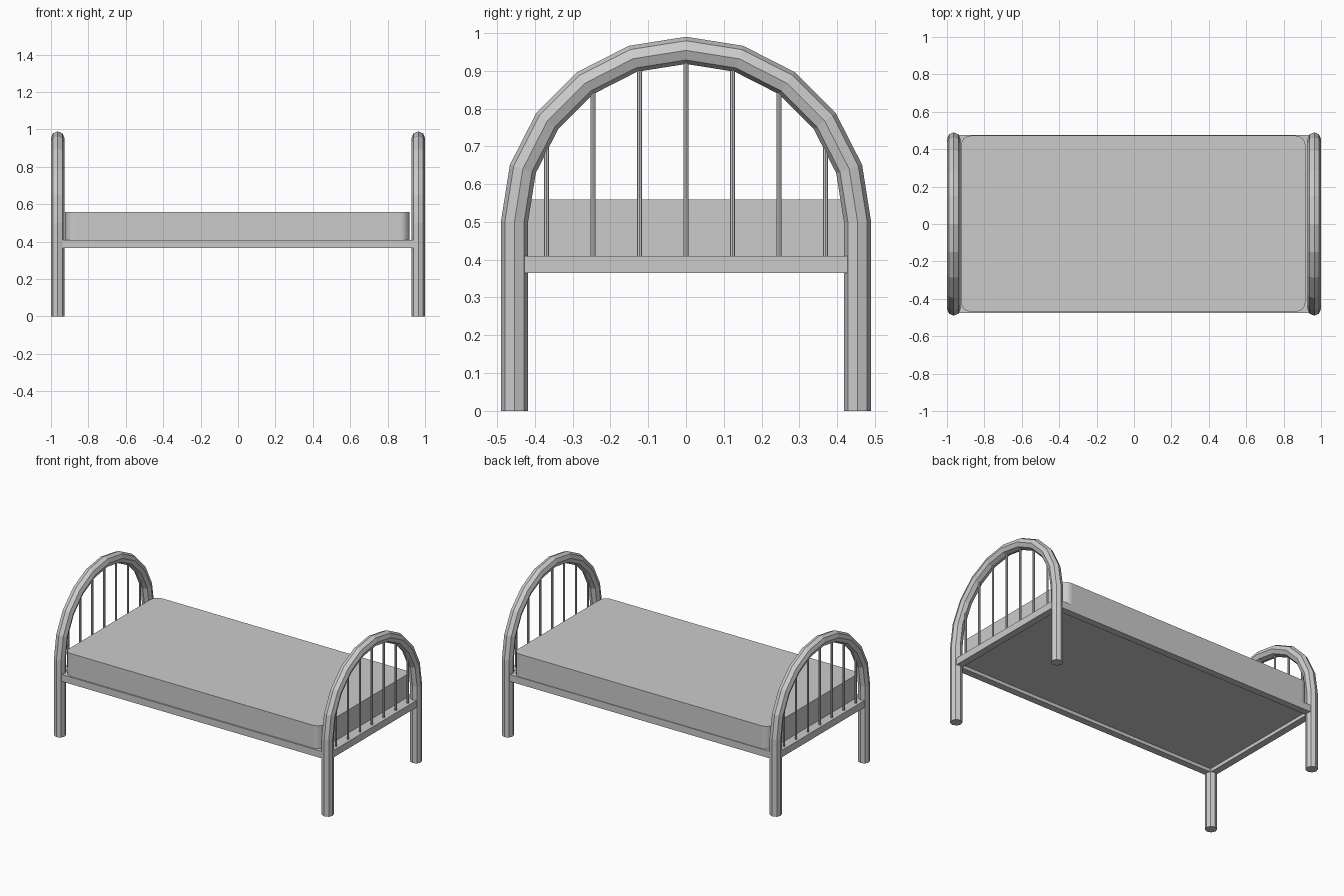
import bpy, bmesh
from math import cos, sin, pi, sqrt
from mathutils import Vector

cube = bpy.data.objects.get("Cube")
if cube:
    bpy.data.objects.remove(cube, do_unlink=True)

grey = bpy.data.materials.new("plain_grey")
grey.use_nodes = True
colour = (0.6, 0.6, 0.6, 1)
grey.diffuse_color = colour
grey.node_tree.nodes["Principled BSDF"].inputs["Base Color"].default_value = colour

END_X = 0.964      # centre of the head and foot tubes
ARCH_R = 0.454     # arch radius, also the leg position in y
ARCH_Z = 0.5       # height where the arch begins
TUBE_R = 0.036
RAIL = 0.045       # square rail section
RAIL_Z = 0.3875


def finish(name, bm):
    bmesh.ops.recalc_face_normals(bm, faces=bm.faces[:])
    mesh = bpy.data.meshes.new(name)
    bm.to_mesh(mesh)
    bm.free()
    mesh.materials.append(grey)
    obj = bpy.data.objects.new(name, mesh)
    bpy.context.collection.objects.link(obj)
    return obj


def box(name, centre, size, corner=0):
    bm = bmesh.new()
    bmesh.ops.create_cube(bm, size=1)
    for v in bm.verts:
        v.co = Vector(centre) + v.co * Vector(size)
    if corner:
        upright = [e for e in bm.edges
                   if abs(e.verts[0].co.z - e.verts[1].co.z) > 0.01]
        bmesh.ops.bevel(bm, geom=upright, offset=corner, segments=6,
                        profile=0.5, affect='EDGES')
    return finish(name, bm)


def arch(name, x, sides=8, steps=10):
    """Two legs joined by a half circle, swept as one tube."""
    stations = [(pi * i / steps, ARCH_Z) for i in range(steps + 1)]
    stations = [(0, 0)] + stations + [(pi, 0)]
    bm = bmesh.new()
    rings = []
    for t, base in stations:
        out = Vector((0, cos(t), sin(t)))
        centre = Vector((x, 0, base)) + out * ARCH_R
        rings.append([bm.verts.new(centre + TUBE_R * (
            out * cos(a) + Vector((sin(a), 0, 0))))
            for a in (2 * pi * k / sides for k in range(sides))])
    for r, s in zip(rings, rings[1:]):
        for k in range(sides):
            n = (k + 1) % sides
            bm.faces.new((r[k], r[n], s[n], s[k]))
    bm.faces.new(rings[0])
    bm.faces.new(rings[-1])
    return finish(name, bm)


def rod(name, x, y, bottom, top, radius=0.007):
    bm = bmesh.new()
    bmesh.ops.create_cone(bm, cap_ends=True, segments=8, radius1=radius,
                          radius2=radius, depth=top - bottom)
    bmesh.ops.translate(bm, verts=bm.verts[:],
                        vec=(x, y, (top + bottom) / 2))
    return finish(name, bm)


# Head and foot ends: arched tube, cross rail and upright rods
for label, side in (("head", -1), ("foot", 1)):
    x = side * END_X
    arch(label + "_arch", x)
    box(label + "_rail", (x, 0, RAIL_Z), (RAIL, 2 * ARCH_R, RAIL))
    for i in range(-3, 4):
        y = i * 0.123
        top = ARCH_Z + sqrt(ARCH_R ** 2 - y * y) - 0.02
        rod(f"{label}_rod_{i + 4}", x, y, RAIL_Z, top)

# Long side rails
for label, side in (("right", -1), ("left", 1)):
    box(label + "_side_rail", (0, side * ARCH_R, RAIL_Z),
        (2 * END_X, RAIL, RAIL))

# Base panel, set above the lower edge of the rails
box("base_panel", (0, 0, 0.398), (2 * END_X, 2 * ARCH_R, 0.022))

# Mattress with rounded corners
box("mattress", (-0.004, 0.002, 0.484), (1.84, 0.94, 0.15), corner=0.05)
